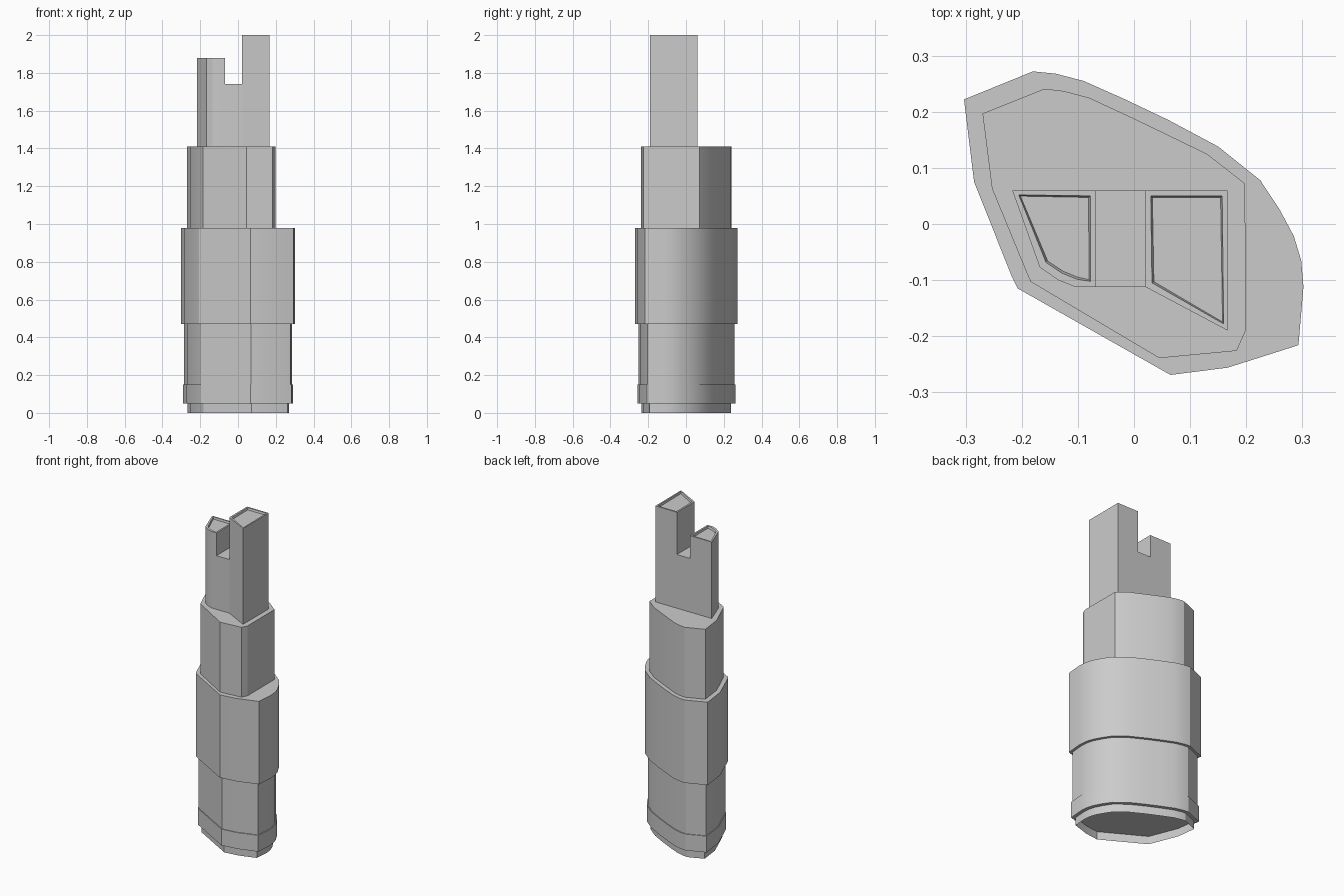
import bpy, bmesh
from mathutils import Vector

if "Cube" in bpy.data.objects:
    bpy.data.objects.remove(bpy.data.objects["Cube"])

# Plan outlines, all clockwise seen from above
PODIUM = [(-.303, .222), (-.18, .272), (-.14, .268), (-.09, .255), (-.02, .224),
          (.06, .186), (.15, .138), (.225, .078), (.26, .025), (.285, -.022),
          (.298, -.065), (.302, -.112), (.293, -.216), (.167, -.256),
          (.065, -.269), (-.207, -.115), (-.218, -.093), (-.285, .075)]
MIDDLE = [(-.27, .197), (-.16, .241), (-.125, .237), (-.08, .225), (0, .188),
          (.13, .125), (.198, .072), (.199, -.19), (.183, -.226),
          (.045, -.239), (-.184, -.103), (-.192, -.085), (-.253, .063)]
TOWER = [(-.217, .06), (.167, .06), (.167, -.19), (.02, -.112),
         (-.105, -.112), (-.135, -.1), (-.168, -.077)]


def inset(pts, d):
    """Move every edge of a clockwise outline inwards by d."""
    pts = [Vector(p) for p in pts]
    out = []
    for i, p in enumerate(pts):
        a = (p - pts[i - 1]).normalized()
        b = (pts[(i + 1) % len(pts)] - p).normalized()
        na, nb = Vector((a.y, -a.x)), Vector((b.y, -b.x))
        out.append(p + (na + nb) * d / (1 + na.dot(nb)))
    return out


def prism(name, pts, z0, z1, caps=True):
    """Upright prism between two heights; without caps only the wall remains."""
    bm = bmesh.new()
    low = [bm.verts.new((p[0], p[1], z0)) for p in pts]
    high = [bm.verts.new((p[0], p[1], z1)) for p in pts]
    n = len(pts)
    for i in range(n):
        j = (i + 1) % n
        bm.faces.new((low[j], low[i], high[i], high[j]))
    if caps:
        bm.faces.new(low)
        bm.faces.new(high[::-1])
        bmesh.ops.recalc_face_normals(bm, faces=bm.faces)
    mesh = bpy.data.meshes.new(name)
    bm.to_mesh(mesh)
    bm.free()
    ob = bpy.data.objects.new(name, mesh)
    bpy.context.collection.objects.link(ob)
    return ob


def activate(ob):
    bpy.ops.object.select_all(action='DESELECT')
    ob.select_set(True)
    bpy.context.view_layer.objects.active = ob


# Stacked storeys, the plinth is open underneath
tiers = [prism("plinth", inset(PODIUM, .032), 0, .05, caps=False),
         prism("base_band", inset(PODIUM, .011), .05, .15),
         prism("lower_storey", inset(PODIUM, .016), .15, .47),
         prism("wide_storey", PODIUM, .47, .98),
         prism("middle_storey", MIDDLE, .98, 1.41)]
for t in tiers:
    activate(t)
    bpy.ops.object.shade_smooth_by_angle(angle=.4)

# Tower with a lower left wing and a slot between the two tops
tower = prism("tower", TOWER, 1.41, 2)
for x0, x1, z in ((-.5, .02, 1.88), (-.068, .02, 1.74)):
    cutter = prism("cutter", [(x0, .5), (x1, .5), (x1, -.5), (x0, -.5)], z, 2.2)
    cutter.hide_render = True
    activate(tower)
    mod = tower.modifiers.new("cut", 'BOOLEAN')
    mod.operation, mod.solver, mod.object = 'DIFFERENCE', 'EXACT', cutter
    bpy.ops.object.modifier_apply(modifier=mod.name)
    bpy.data.objects.remove(cutter)

# Parapets with sunken roofs on both tops
bm = bmesh.new()
bm.from_mesh(tower.data)
roofs = [f for f in bm.faces if f.normal.z > .9 and f.calc_center_median().z > 1.8]
bmesh.ops.inset_individual(bm, faces=roofs, thickness=.014)
bmesh.ops.inset_individual(bm, faces=roofs, thickness=.004, depth=-.012)
bm.to_mesh(tower.data)
bm.free()
